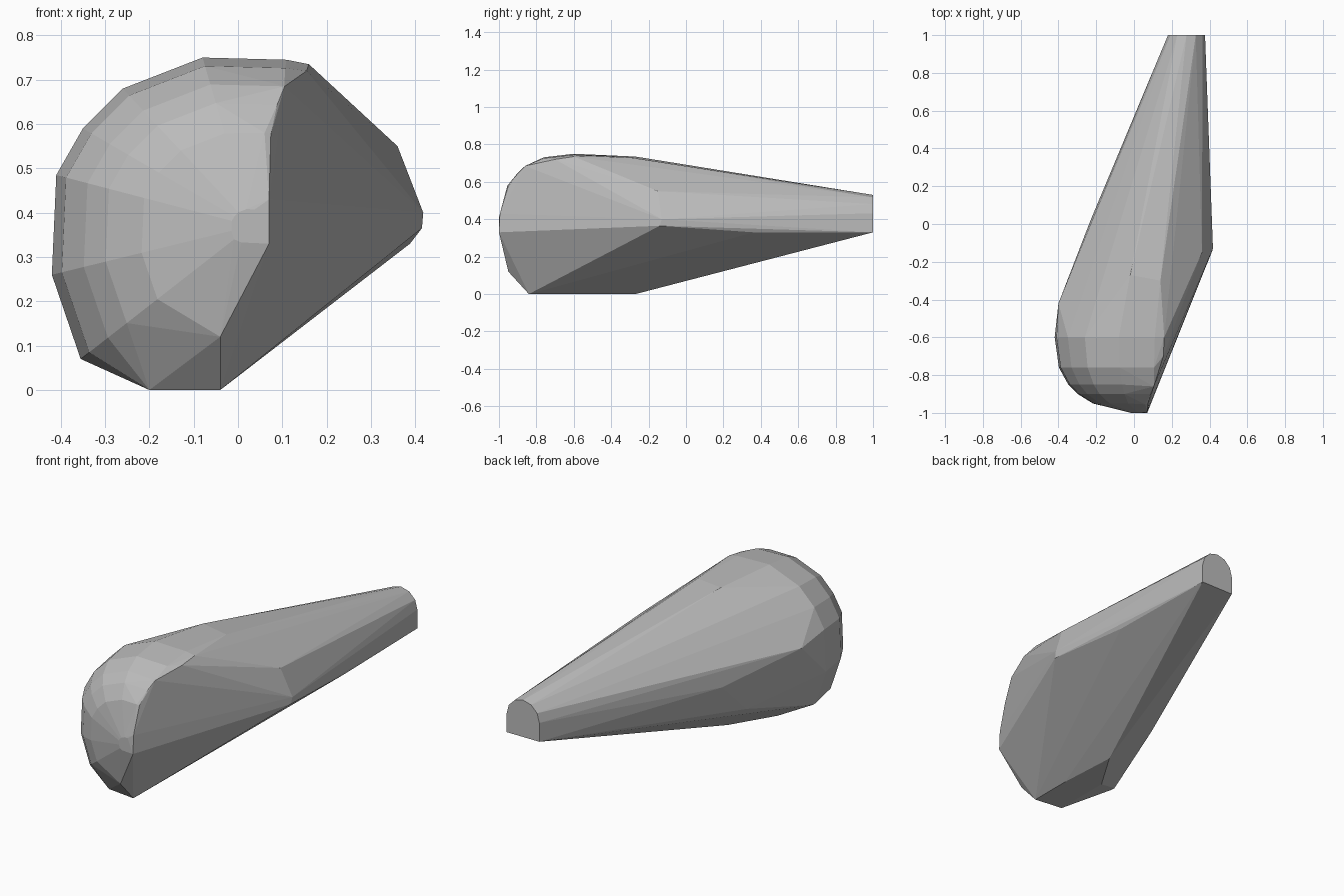
import bpy
import bmesh
import math

cube = bpy.data.objects.get("Cube")
if cube:
    bpy.data.objects.remove(cube, do_unlink=True)

grey = bpy.data.materials.new("plain_grey")
grey.use_nodes = True
colour = (0.5, 0.5, 0.5, 1)
grey.diffuse_color = colour
grey.node_tree.nodes["Principled BSDF"].inputs["Base Color"].default_value = colour

points = []

# Rounded head: one outline shrinking towards the nose
outline = [(0.11, 0.745), (-0.08, 0.75), (-0.26, 0.68), (-0.35, 0.59), (-0.41, 0.485),
           (-0.42, 0.26), (-0.355, 0.07), (-0.2, 0), (-0.04, 0)]
nose_x, nose_z = 0.03, 0.37
rings = [(-1, 0.1), (-0.95, 0.55), (-0.9, 0.73), (-0.85, 0.84), (-0.76, 0.95), (-0.6, 1)]
for y, k in rings:
    for x, z in outline:
        points.append((nose_x + (x - nose_x) * k, y, nose_z + (z - nose_z) * k))

# Rim and far corners of the slanted flat side
points += [(0.07, -1, 0.33), (0.07, -0.995, 0.43), (0.06, -0.955, 0.58),
           (0.105, -0.86, 0.685), (0.155, -0.7, 0.72), (0.16, -0.6, 0.735),
           (0.36, -0.15, 0.55), (0.418, -0.13, 0.4), (0.415, -0.14, 0.365),
           (0.388, 0.36, 0.33), (-0.04, -0.95, 0.12)]

# Underside, back and left shoulder
points += [(-0.04, -0.84, 0), (-0.2, -0.82, 0), (-0.2, -0.5, 0), (-0.06, -0.27, 0),
           (-0.355, -0.58, 0.07), (-0.4, -0.42, 0.45), (-0.23, 0.02, 0.36),
           (-0.25, -0.16, 0.18), (-0.02, -0.27, 0.735), (0.14, -0.3, 0.73)]

# Arched tail end
tail_x, tail_z, radius = 0.278, 0.432, 0.098
points += [(tail_x - radius, 1, 0.33), (tail_x + radius, 1, 0.33)]
for i in range(7):
    a = math.pi * i / 6
    points.append((tail_x + radius * math.cos(a), 1, tail_z + radius * math.sin(a)))

# Faceted shell around all the corners
bm = bmesh.new()
for p in points:
    bm.verts.new(p)
hull = bmesh.ops.convex_hull(bm, input=bm.verts)
loose = {v for v in hull["geom_interior"] + hull["geom_unused"]
         if isinstance(v, bmesh.types.BMVert) and v.is_valid}
bmesh.ops.delete(bm, geom=list(loose), context="VERTS")
bmesh.ops.dissolve_limit(bm, angle_limit=math.radians(1.5), verts=bm.verts, edges=bm.edges)
bmesh.ops.recalc_face_normals(bm, faces=bm.faces)

mesh = bpy.data.meshes.new("faceted_body")
bm.to_mesh(mesh)
bm.free()
mesh.materials.append(grey)
body = bpy.data.objects.new("faceted_body", mesh)
bpy.context.collection.objects.link(body)
